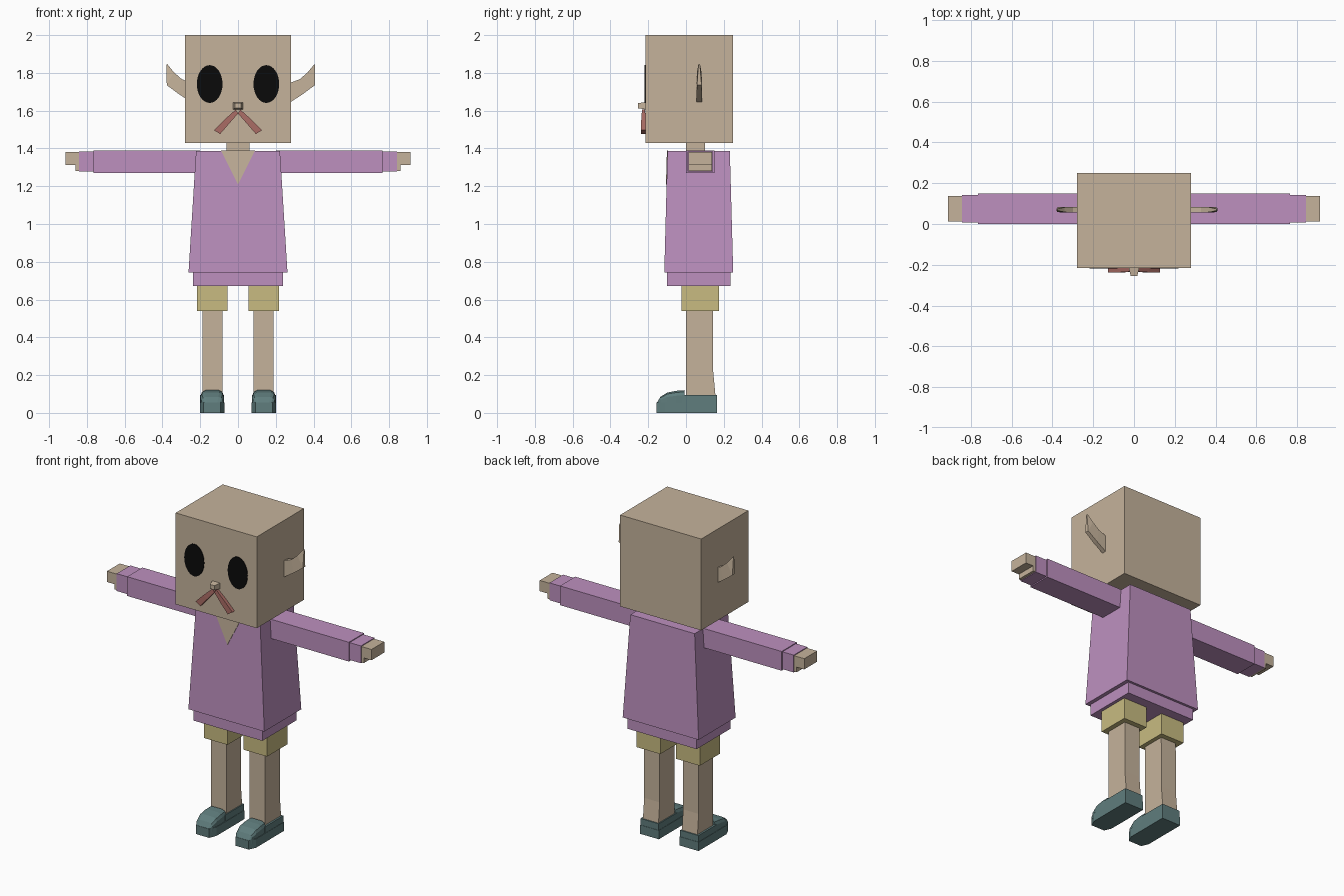
import bpy, bmesh, math
from mathutils import Vector

old = bpy.data.objects.get("Cube")
if old:
    bpy.data.objects.remove(old, do_unlink=True)


def material(name, r, g, b):
    m = bpy.data.materials.new(name)
    m.use_nodes = True
    m.diffuse_color = (r, g, b, 1)
    m.node_tree.nodes["Principled BSDF"].inputs["Base Color"].default_value = (r, g, b, 1)
    return m


skin = material("skin", 0.56, 0.45, 0.33)
purple = material("purple cloth", 0.51, 0.28, 0.52)
khaki = material("khaki cloth", 0.58, 0.50, 0.22)
teal = material("teal leather", 0.115, 0.205, 0.205)
red = material("red brown hair", 0.40, 0.15, 0.13)
black = material("eye black", 0.003, 0.003, 0.003)


def loft(name, rings, mat):
    """Skin a closed solid through rings of equal point count."""
    bm = bmesh.new()
    loops = [[bm.verts.new(p) for p in ring] for ring in rings]
    n = len(loops[0])
    for a, b in zip(loops, loops[1:]):
        for i in range(n):
            j = (i + 1) % n
            bm.faces.new((a[i], a[j], b[j], b[i]))
    bm.faces.new(loops[0])
    bm.faces.new(loops[-1])
    bmesh.ops.recalc_face_normals(bm, faces=bm.faces)
    mesh = bpy.data.meshes.new(name)
    bm.to_mesh(mesh)
    bm.free()
    ob = bpy.data.objects.new(name, mesh)
    bpy.context.collection.objects.link(ob)
    mesh.materials.append(mat)
    return ob


def rect(x0, x1, y0, y1, z):
    return [(x0, y0, z), (x1, y0, z), (x1, y1, z), (x0, y1, z)]


def box(name, x, y, z, mat):
    return loft(name, [rect(*x, *y, z[0]), rect(*x, *y, z[1])], mat)


def strip(name, sections, mat, side, y, shift=0):
    """Tapered strip: each section is upper point, lower point, half thickness."""
    rings = []
    for (ux, uz), (lx, lz), t in sections:
        ux, lx = side * ux + shift, side * lx + shift
        rings.append([(ux, y - t, uz), (ux, y + t, uz), (lx, y + t, lz), (lx, y - t, lz)])
    return loft(name, rings, mat)


# Head, neck and nose
box("head", (-0.28, 0.28), (-0.215, 0.25), (1.43, 2.0), skin)
box("neck", (-0.06, 0.06), (0.0, 0.10), (1.36, 1.44), skin)


def nose_ring(w, y, low, high):
    return [(-w, y, low), (w, y, low), (w, y, high), (-w, y, high)]


loft("nose", [nose_ring(0.027, -0.21, 1.606, 1.645), nose_ring(0.016, -0.255, 1.613, 1.64)], skin)

# Torso, hem and neckline
loft("shirt", [rect(-0.262, 0.262, -0.115, 0.25, 0.742),
               rect(-0.222, 0.222, -0.098, 0.232, 1.387)], purple)
box("shirt_hem", (-0.238, 0.238), (-0.10, 0.235), (0.672, 0.75), purple)
loft("neckline", [[(-0.09, y, 1.388), (0.09, y, 1.388), (0, y - 0.005, 1.21)]
                  for y in (-0.101, -0.096)], skin)

ear = [((0.27, 1.745), (0.27, 1.64), 0.014),
       ((0.328, 1.767), (0.344, 1.688), 0.014),
       ((0.37, 1.804), (0.407, 1.735), 0.012),
       ((0.405, 1.847), (0.409, 1.84), 0.004)]
whisker = [((0.012, 1.606), (0.0, 1.585), 0.008),
           ((0.074, 1.55), (0.048, 1.53), 0.012),
           ((0.127, 1.497), (0.095, 1.476), 0.012)]


def shoe_ring(cx, y, w, top, base=0.0):
    """Cross-section with rounded upper corners."""
    h = top - base
    half = [(w, base), (w, base + h * 0.7), (w * 0.88, base + h * 0.9), (w * 0.6, top)]
    pts = half + [(-x, z) for x, z in reversed(half)]
    return [(cx + x, y, z) for x, z in pts]


for side, label in ((1, "left"), (-1, "right")):
    def span(a, b):
        return tuple(sorted((side * a, side * b)))

    # Face
    strip(label + "_ear", ear, skin, side, 0.07, 0.0 if side > 0 else 0.03)
    strip(label + "_moustache", whisker, red, side, -0.225)
    eye = [(side * 0.15 + 0.068 * math.cos(a), 0, 1.741 + 0.1 * math.sin(a))
           for a in (math.tau * i / 32 for i in range(32))]
    loft(label + "_eye", [[Vector(p) + Vector((0, y, 0)) for p in eye]
                          for y in (-0.219, -0.213)], black)

    # Arm and hand
    box(label + "_sleeve", span(0.2, 0.765), (0.0, 0.15), (1.27, 1.39), purple)
    box(label + "_cuff", span(0.76, 0.843), (0.008, 0.142), (1.277, 1.385), purple)
    box(label + "_fingers", span(0.83, 0.913), (0.012, 0.138), (1.313, 1.38), skin)
    box(label + "_palm", span(0.83, 0.86), (0.012, 0.138), (1.281, 1.33), skin)

    # Leg
    box(label + "_shorts", span(0.055, 0.218), (-0.025, 0.175), (0.54, 0.69), khaki)
    x = span(0.081, 0.188)
    loft(label + "_leg", [rect(*x, 0.0, 0.157, 0.08), rect(*x, 0.0, 0.144, 0.22),
                          rect(*x, 0.0, 0.143, 0.56)], skin)

    # Shoe: low rear, sole and rounded toe cap
    cx = side * 0.137
    w = 0.065
    sole = [(cx - w, 0.165), (cx - w, -0.11), (cx - w * 0.7, -0.155),
            (cx + w * 0.7, -0.155), (cx + w, -0.11), (cx + w, 0.165)]
    loft(label + "_sole", [[(px, py, z) for px, py in sole] for z in (0.0, 0.055)], teal)
    box(label + "_shoe_heel", (cx - 0.063, cx + 0.063), (-0.02, 0.163), (0.05, 0.095), teal)
    loft(label + "_toe_cap", [shoe_ring(cx, -0.153, 0.045, 0.056, 0.03),
                              shoe_ring(cx, -0.135, 0.055, 0.085, 0.03),
                              shoe_ring(cx, -0.10, 0.062, 0.107, 0.03),
                              shoe_ring(cx, -0.05, 0.062, 0.117, 0.03),
                              shoe_ring(cx, -0.008, 0.06, 0.12, 0.03)], teal)
